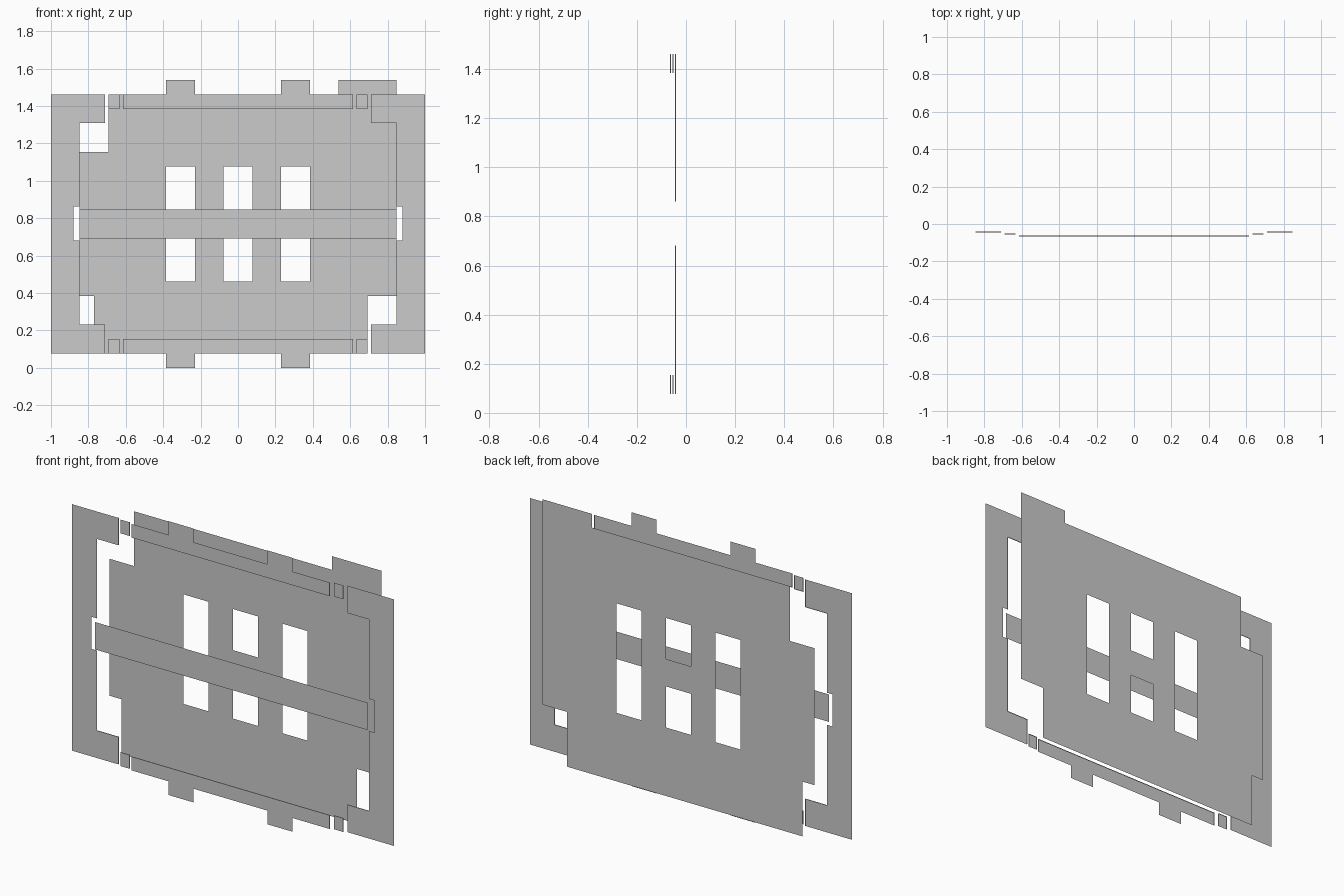
import bpy, bmesh

if "Cube" in bpy.data.objects:
    bpy.data.objects.remove(bpy.data.objects["Cube"])

U = 1 / 13            # layout module
RIM = 0.004           # depth of the thin trim lip
FRONT, MID, FRAME, BACK = -0.066, -0.0555, -0.045, 0.066


def box(x0, z0, x1, z1):
    return [(x0, z0), (x1, z0), (x1, z1), (x0, z1)]


def sheet(name, y, outline, holes=(), rim=()):
    """Flat sheet at depth y, in layout modules; rim lists outline edges with a lip."""
    bm = bmesh.new()
    loops = []
    for pts in [outline, *holes]:
        vs = [bm.verts.new((x * U, y, z * U)) for x, z in pts]
        loops.append([bm.edges.new((vs[i], vs[(i + 1) % len(vs)])) for i in range(len(vs))])
    lip = [loops[0][i] for i in rim]
    bmesh.ops.triangle_fill(bm, use_beauty=True, normal=(0, -1, 0),
                            edges=[e for l in loops for e in l])
    if lip:
        new = bmesh.ops.extrude_edge_only(bm, edges=lip)["geom"]
        bmesh.ops.translate(bm, vec=(0, RIM, 0),
                            verts=[g for g in new if isinstance(g, bmesh.types.BMVert)])
    bmesh.ops.recalc_face_normals(bm, faces=bm.faces)
    if sum(f.normal.y * f.calc_area() for f in bm.faces) * y < 0:
        bmesh.ops.reverse_faces(bm, faces=bm.faces)
    me = bpy.data.meshes.new(name)
    bm.to_mesh(me)
    bm.free()
    ob = bpy.data.objects.new(name, me)
    bpy.context.collection.objects.link(ob)


# Back panel with stepped corners, two tall windows and two short centre windows
panel = [(-10, 1), (9, 1), (9, 5), (11, 5), (11, 20), (7, 20), (7, 19),
         (-9, 19), (-9, 15), (-11, 15), (-11, 5), (-10, 5)]
windows = [box(-5, 6, -3, 14), box(3, 6, 5, 14), box(-1, 6, 1, 9), box(-1, 11, 1, 14)]
sheet("back_panel", BACK, panel, windows)

# C-shaped side frames, notched around the strap ends, and corner blocks
frame = [(13, 1), (13, 19), (9.25, 19), (9.25, 17), (11, 17), (11, 11.2), (11.42, 11.2),
         (11.42, 8.85), (11, 8.85), (11, 3), (9.25, 3), (9.25, 1)]
for side, s in (("left", -1), ("right", 1)):
    sheet(f"{side}_frame", FRAME, [(s * x, z) for x, z in frame], rim=(2, 3, 4, 8, 9, 10))
    for end, z, inner in (("lower", 1, 2), ("upper", 18, 0)):
        sheet(f"{side}_{end}_block", MID, box(s * 8.25, z, s * 9, z + 1), rim=(1, 3, inner))

# Front rails with two tabs each
for end, outer, inner, tip in (("lower", 1, 2, 0), ("upper", 19, 18, 20)):
    rail = [(-8, inner), (8, inner), (8, outer)]
    for a, b in ((5, 3), (-3, -5)):
        rail += [(a, outer), (a, tip), (b, tip), (b, outer)]
    rail.append((-8, outer))
    sheet(f"{end}_rail", FRONT, rail, rim=(0, 1, len(rail) - 1))

# Horizontal strap across the middle
sheet("middle_strap", -0.06, box(-11, 9, 11, 11))
